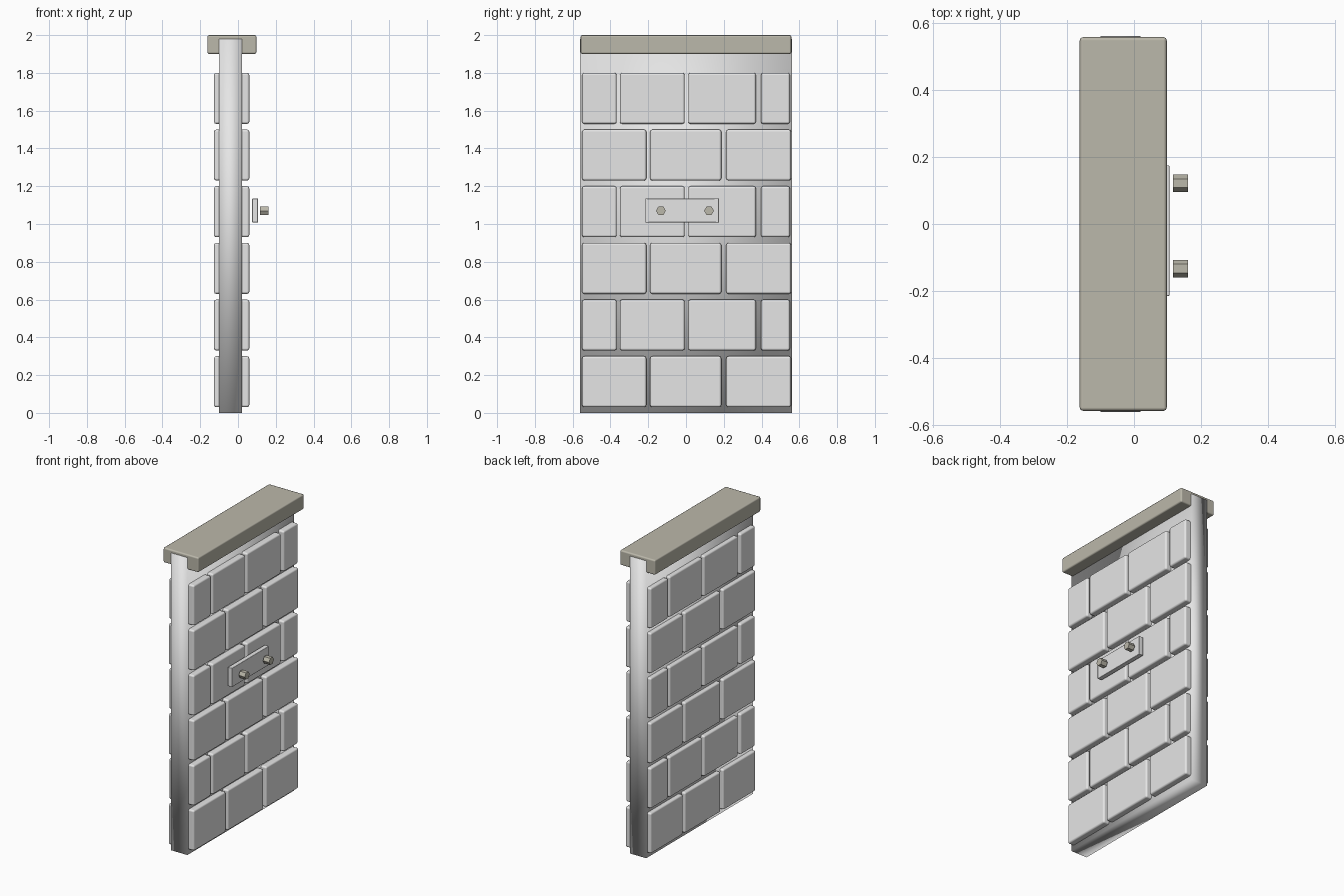
import bpy, bmesh, math
from mathutils import Matrix

if "Cube" in bpy.data.objects:
    bpy.data.objects.remove(bpy.data.objects["Cube"])


def material(name, rgb):
    m = bpy.data.materials.new(name)
    m.diffuse_color = (*rgb, 1)
    m.use_nodes = True
    m.node_tree.nodes["Principled BSDF"].inputs["Base Color"].default_value = m.diffuse_color
    return m


LIGHT = material("light_grey_stone", (0.79, 0.79, 0.79))
OLIVE = material("olive_grey_stone", (0.50, 0.48, 0.405))


def finish(name, bm, mat):
    me = bpy.data.meshes.new(name)
    bm.to_mesh(me)
    bm.free()
    me.materials.append(mat)
    ob = bpy.data.objects.new(name, me)
    bpy.context.collection.objects.link(ob)
    return ob


def box(name, x, y, z, mat, bevel=0.0):
    """Box from (min, max) pairs, with optional softly rounded edges."""
    bm = bmesh.new()
    bmesh.ops.create_cube(bm, size=1)
    for v in bm.verts:
        v.co = [(a + b) / 2 + c * (b - a) for (a, b), c in zip((x, y, z), v.co)]
    if bevel:
        bmesh.ops.bevel(bm, geom=bm.edges[:], offset=bevel, segments=2,
                        profile=0.5, affect='EDGES')
    ob = finish(name, bm, mat)
    if bevel:
        big = max(p.area for p in ob.data.polygons) * 0.02
        for p in ob.data.polygons:
            p.use_smooth = True
        # keep the broad faces flat against the rounded edges
        wn = ob.modifiers.new("flat_faces", 'WEIGHTED_NORMAL')
        wn.weight = 100
    return ob


# Wall core, shaded fully smooth
core = box("wall_core", (-0.10, 0.02), (-0.562, 0.562), (0, 1.98), LIGHT)
for p in core.data.polygons:
    p.use_smooth = True

# Coping along the top
box("coping", (-0.162, 0.098), (-0.558, 0.558), (1.90, 2.0), OLIVE, 0.01)

# Staggered brick courses on both broad sides
EVEN = [(-0.55, -0.21), (-0.19, 0.187), (0.213, 0.556)]
ODD = [(-0.55, -0.367), (-0.35, -0.007), (0.012, 0.37), (0.397, 0.55)]
for side, depth, sign in (("right", (-0.02, 0.06), 1), ("left", (-0.127, -0.05), -1)):
    for row in range(6):
        z = (0.03 + 0.3 * row, 0.30 + 0.3 * row)
        for i, (a, b) in enumerate(ODD if row % 2 else EVEN):
            y = tuple(sorted((a * sign, b * sign)))
            box(f"brick_{side}_{row}_{i}", depth, y, z, LIGHT, 0.012)

# Mounting plate with two hexagonal bolts
box("plate", (0.075, 0.106), (-0.215, 0.175), (1.008, 1.135), LIGHT, 0.004)
for i, y in enumerate((-0.133, 0.122)):
    bm = bmesh.new()
    bmesh.ops.create_cone(bm, cap_ends=True, segments=6, radius1=0.026,
                          radius2=0.026, depth=0.044)
    bmesh.ops.transform(bm, verts=bm.verts,
                        matrix=Matrix.Translation((0.139, y, 1.07))
                        @ Matrix.Rotation(math.pi / 2, 4, 'Y'))
    # points of the hexagon lie along the wall
    ys = [abs(v.co.y - y) for v in bm.verts]
    if max(ys) < 0.0255:
        bmesh.ops.rotate(bm, verts=bm.verts, cent=(0.139, y, 1.07),
                         matrix=Matrix.Rotation(math.pi / 6, 3, 'X'))
    finish(f"bolt_{i}", bm, OLIVE)
